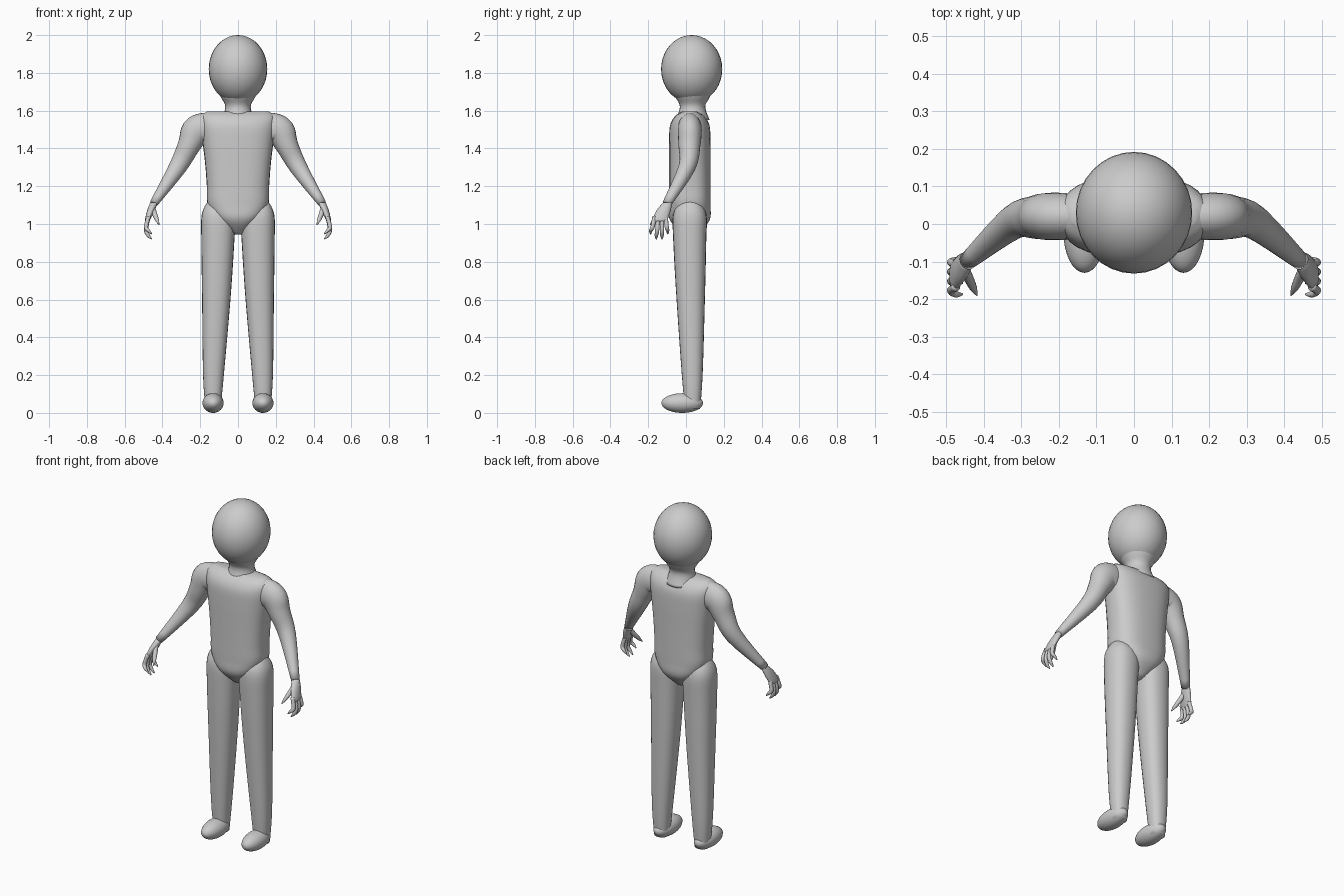
import bpy
import bmesh
import math
from mathutils import Matrix, Vector

default_cube = bpy.data.objects.get("Cube")
if default_cube:
    bpy.data.objects.remove(default_cube, do_unlink=True)

shade = (0.6, 0.6, 0.6, 1)
grey = bpy.data.materials.new("plain_grey")
grey.use_nodes = True
grey.diffuse_color = shade
grey.node_tree.nodes["Principled BSDF"].inputs["Base Color"].default_value = shade

UPRIGHT = Vector((0, 0, 1))
FRONT_TO_BACK = Vector((0, 1, 0))


def finish(name, bm):
    """Turn the mesh under construction into a smooth grey object."""
    bmesh.ops.recalc_face_normals(bm, faces=bm.faces)
    for face in bm.faces:
        face.smooth = True
    mesh = bpy.data.meshes.new(name)
    bm.to_mesh(mesh)
    bm.free()
    mesh.materials.append(grey)
    bpy.context.collection.objects.link(bpy.data.objects.new(name, mesh))


def ellipsoid(name, centre, radii):
    bm = bmesh.new()
    bmesh.ops.create_uvsphere(bm, u_segments=32, v_segments=20, radius=1,
                              matrix=Matrix.LocRotScale(centre, None, radii))
    finish(name, bm)


def spline_point(before, start, end, after, t):
    """Point on a curve passing through start and end."""
    leave = (end - before) / 2
    arrive = (after - start) / 2
    ease = t * t * (3 - 2 * t)
    return (start + (end - start) * ease
            + leave * t * (1 - t) ** 2 - arrive * t * t * (1 - t))


def refine(stations, steps=4):
    """Add smooth in-between stations."""
    last = len(stations) - 1
    refined = []
    for i in range(last):
        neighbours = (stations[max(i - 1, 0)], stations[i],
                      stations[i + 1], stations[min(i + 2, last)])
        for step in range(steps):
            refined.append([spline_point(*values, step / steps)
                            for values in zip(*neighbours)])
    return refined + [stations[last]]


def loft(name, stations, axis=None, power=2, sides=24):
    """Skin rings of (x, y, z, half width, optional half depth) along a path."""
    stations = refine(stations)
    last = len(stations) - 1
    bm = bmesh.new()
    rings = []
    for i, station in enumerate(stations):
        behind = Vector(stations[max(i - 1, 0)][:3])
        ahead = Vector(stations[min(i + 1, last)][:3])
        along = axis or (ahead - behind).normalized()
        deep = (FRONT_TO_BACK - along * along.y).normalized()
        wide = deep.cross(along)
        ring = []
        for k in range(sides):
            angle = math.tau * k / sides
            c, s = math.cos(angle), math.sin(angle)
            across = math.copysign(abs(c) ** (2 / power), c) * station[3]
            back = math.copysign(abs(s) ** (2 / power), s) * station[-1]
            ring.append(bm.verts.new(Vector(station[:3]) + wide * across + deep * back))
        rings.append(ring)
    for low, high in zip(rings, rings[1:]):
        for k in range(sides):
            n = (k + 1) % sides
            bm.faces.new((low[k], low[n], high[n], high[k]))
    bm.faces.new(rings[0])
    bm.faces.new(rings[-1])
    finish(name, bm)


# Head and flared neck
ellipsoid("head", (0, 0.03, 1.82), (0.155, 0.162, 0.18))
neck = [(1.55, 0.09), (1.62, 0.067), (1.67, 0.09), (1.71, 0.11)]
loft("neck", [(0, 0.035, z, radius) for z, radius in neck], UPRIGHT)

# Torso: nearly even depth, rounding off at the shoulders and crotch
torso_widths = [(0.945, 0.02), (1.02, 0.11), (1.1, 0.16), (1.2, 0.165), (1.32, 0.174),
                (1.43, 0.187), (1.52, 0.198), (1.57, 0.195), (1.595, 0.165)]
torso = []
for z, width in torso_widths:
    depth = 0.11 * (1 - abs((z - 1.27) / 0.34) ** 10)
    torso.append((0, 0.02, z, width, depth))
loft("torso", torso, UPRIGHT, power=2.6, sides=32)

# Limbs, as drawn on the model's left and repeated on its right
leg = [(0.11, 0.02, 1.12, 0.05), (0.104, 0.02, 1.05, 0.088), (0.107, 0.02, 0.9, 0.087),
       (0.115, 0.025, 0.6, 0.075), (0.13, 0.033, 0.2, 0.055), (0.132, 0.035, 0.02, 0.04)]
arm = [(0.12, 0.02, 1.51, 0.075, 0.055), (0.18, 0.02, 1.505, 0.083, 0.062),
       (0.225, 0.02, 1.485, 0.08, 0.063), (0.26, 0.018, 1.415, 0.06, 0.058),
       (0.32, 0.005, 1.3, 0.047, 0.045), (0.445, -0.1, 1.11, 0.022, 0.024)]
palm = [(0.444, -0.096, 1.115, 0.02, 0.023), (0.46, -0.117, 1.075, 0.02, 0.037),
        (0.478, -0.137, 1.025, 0.014, 0.04), (0.481, -0.139, 1.013, 0.006, 0.03)]
thumb = [(0.452, -0.12, 1.085, 0.014), (0.44, -0.145, 1.05, 0.013),
         (0.428, -0.17, 1.02, 0.01), (0.418, -0.19, 0.996, 0.002)]


def finger_path(row):
    """Curled finger; the row counts from the index to the little finger."""
    base = -0.167 + 0.02 * row
    tip = -0.187 + 0.03 * row
    low = 0.92 if row in (1, 2) else 0.947
    return [(0.473, base, 1.04, 0.011), (0.487, (base + tip) / 2, 0.51 + low / 2, 0.011),
            (0.474, tip, low + 0.018, 0.009), (0.457, tip, low, 0.003)]


for side, sign in (("left", 1), ("right", -1)):
    def mirrored(stations):
        return [(sign * x, *rest) for x, *rest in stations]

    loft(side + "_leg", mirrored(leg), UPRIGHT, power=2.3)
    ellipsoid(side + "_foot", (sign * 0.132, -0.02, 0.052), (0.056, 0.11, 0.052))
    loft(side + "_arm", mirrored(arm))
    loft(side + "_palm", mirrored(palm), UPRIGHT, sides=16)
    loft(side + "_thumb", mirrored(thumb), sides=12)
    for row, finger in enumerate(("index", "middle", "ring", "little")):
        loft(side + "_" + finger + "_finger", mirrored(finger_path(row)), sides=12)
